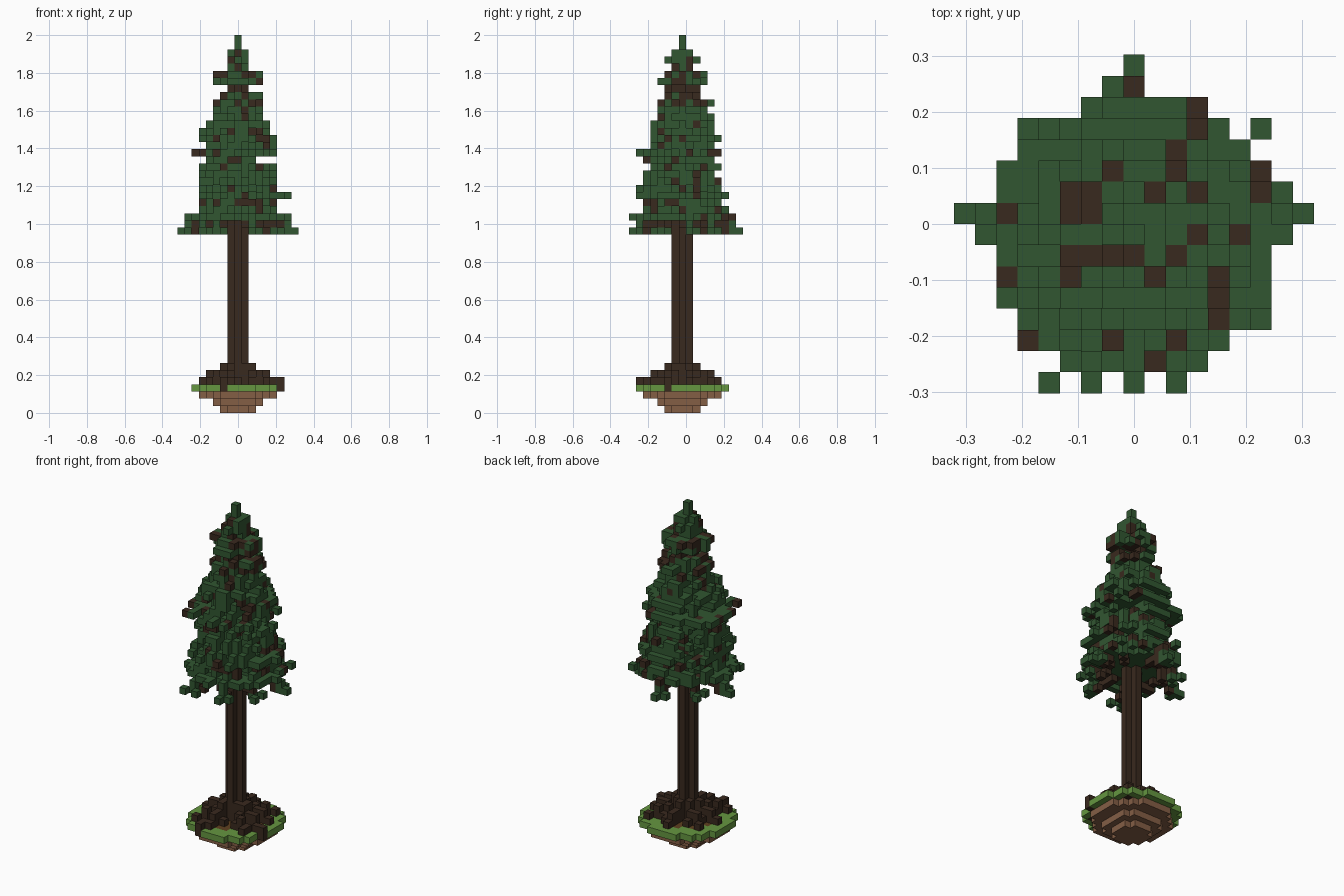
import bpy, bmesh, math, random

random.seed(11)
if "Cube" in bpy.data.objects:
    bpy.data.objects.remove(bpy.data.objects["Cube"], do_unlink=True)

V = 2 / 53                    # block size: the tree is 53 blocks tall
TRUNK_Y = -V / 2              # trunk axis
SIDES = [(1, 0), (-1, 0), (0, 1), (0, -1)]
AXES = [(x, y, 0) for x, y in SIDES] + [(0, 0, 1), (0, 0, -1)]


def srgb(*rgb):
    return tuple(((c / 255 + 0.055) / 1.055) ** 2.4 for c in rgb) + (1,)


def material(name, color):
    m = bpy.data.materials.new(name)
    m.use_nodes = True
    m.diffuse_color = color
    bsdf = m.node_tree.nodes["Principled BSDF"]
    bsdf.inputs["Base Color"].default_value = color
    bsdf.inputs["Roughness"].default_value = 0.9
    return m


MATS = {
    "needle": material("needle green", srgb(49, 86, 49)),
    "bark": material("dark bark", srgb(57, 41, 30)),
    "grass": material("grass green", srgb(101, 150, 64)),
    "soil": material("soil brown", srgb(132, 94, 69)),
    "mulch": material("mulch brown", srgb(95, 64, 32)),
}

blocks = {}                   # (x, y, z) -> (part, colour)


def put(x, y, z, part, color, replace=False):
    if replace or (x, y, z) not in blocks:
        blocks[x, y, z] = (part, color)


def disc(z, r, part, color):
    n = int(r) + 1
    for x in range(-n, n + 1):
        for y in range(-n, n + 1):
            if math.hypot(x, y) <= r:
                put(x, y, z, part, color(math.hypot(x, y)))


def line(x0, y0, x1, y1):
    n = max(abs(x1 - x0), abs(y1 - y0))
    for i in range(n + 1):
        yield round(x0 + (x1 - x0) * i / n), round(y0 + (y1 - y0) * i / n)


# Trunk: plus-shaped column, single block near the top
for z in range(3, 50):
    put(0, 0, z, "trunk", "bark")
    if z < 46:
        for dx, dy in SIDES:
            put(dx, dy, z, "trunk", "bark")

# Roots: arms stepping down away from the trunk
STEP = {0: 6, 1: 6, 2: 6, 3: 5, 4: 5, 5: 4, 6: 4}
for end in ((6, -2), (-5, 0), (0, 5), (-2, -6), (4, 4), (-4, 3), (-4, -4), (4, -4), (5, 1)):
    for x, y in line(0, 0, *end):
        reach = min(6, round(math.hypot(x, y)))
        side = random.choice(SIDES)
        for z in range(3, STEP[reach] + 1):
            put(x, y, z, "roots", "bark")
            if reach in (3, 4) and z < STEP[reach]:
                put(x + side[0], y + side[1], z, "roots", "bark")

# Ground mound: stepped soil bowl with a grass rim
for z, r in enumerate((2.3, 3.7, 5.4)):
    disc(z, r, "soil_mound", lambda d: "soil")
disc(3, 6.45, "grass_patch", lambda d: "grass" if d > 4.4 else "mulch")

# Lowest branches: bark sticks ending in needle tufts, most of them drooping
TIPS = [(-8, 1, 25), (8, 1, 25), (0, 8, 25), (2, -7, 25), (-4, -7, 25),
        (6, -4, 25), (-5, 5, 25), (6, 5, 27), (-6, -3, 27)]
for tx, ty, tz in TIPS:
    for x, y in line(0, 0, tx, ty):
        if 3 < math.hypot(x, y) < 6.2:
            put(x, y, 26, "branches", "bark")
    ux, uy = (round(c / max(abs(tx), abs(ty))) for c in (tx, ty))
    for x, y in ((tx, ty), (tx - ux, ty - uy), (tx - ux - uy, ty - uy + ux)):
        put(x, y, tz, "foliage", "needle")
    put(tx - 2 * ux, ty - 2 * uy, tz, "branches", "bark")
    put(tx - ux, ty - uy, 26, "foliage", "needle")

# Foliage layers: reach to left, right, front and back, from the bottom up
LAYERS = [
    (7, 7, 7, 7), (5, 5, 5, 6), (5, 5, 5, 5), (5, 7, 6, 6), (5, 5, 6, 5),
    (5, 5, 5, 5), (5, 5, 5, 4), (5, 5, 4, 5), (4, 2, 5, 4), (6, 5, 6, 5),
    (4, 5, 4, 4), (5, 5, 4, 5), (5, 4, 4, 4), (4, 4, 4, 4), (3, 3, 3, 4),
    (3, 3, 3, 3), (3, 3, 3, 4), (2, 3, 2, 2), (1, 1, 2, 2), (3, 3, 3, 3),
    (3, 3, 2, 3), (1, 1, 1, 1), (1, 1, 2, 2), (1, 1, 1, 1),
]
TWIGGY = {29: 0.5, 34: 0.25, 43: 0.3, 44: 0.4, 45: 0.8, 46: 0.4, 47: 0.45, 48: 0.5, 49: 0.25}
TIERS = {27: 1.25, 28: 1.25, 30: 1.3, 36: 1.35}     # layers that spread at the corners
for z, (left, right, front, back) in enumerate(LAYERS, 27):
    for x in range(-left, right + 1):
        for y in range(-front, back + 1):
            # long reaches are single twigs, so the full part stops short
            rx = min(right if x > 0 else left, 5.8) + 0.4
            ry = min(back if y > 0 else front, 5.6) + 0.4
            d = (x / rx) ** 2 + (y / ry) ** 2
            rim = d < TIERS.get(z, 1.03) and random.random() < 0.6
            if d < 0.5 or x == 0 or y == 0 or rim:
                twig = random.random() < TWIGGY.get(z, 0.13)
                put(x, y, z, "foliage", "bark" if twig else "needle", True)
for z in (51, 52):
    put(0, 0, z, "foliage", "needle")


# Turn each part into a mesh of its exposed block faces
def build(part):
    bm = bmesh.new()
    verts, slots = {}, []

    def vert(p):
        if p not in verts:
            x, y, z = p
            verts[p] = bm.verts.new((x * V / 2, y * V / 2 + TRUNK_Y, z * V / 2))
        return verts[p]

    for (x, y, z), (owner, color) in blocks.items():
        if owner != part:
            continue
        if color not in slots:
            slots.append(color)
        for n in AXES:
            if (x + n[0], y + n[1], z + n[2]) in blocks:
                continue
            axis = next(i for i in range(3) if n[i])
            corners = []
            for a, b in ((-1, -1), (1, -1), (1, 1), (-1, 1)):
                c = [2 * x, 2 * y, 2 * z + 1]
                c[axis] += n[axis]
                c[(axis + 1) % 3] += a
                c[(axis + 2) % 3] += b
                corners.append(vert(tuple(c)))
            if n[axis] < 0:
                corners.reverse()
            bm.faces.new(corners).material_index = slots.index(color)
    mesh = bpy.data.meshes.new(part)
    bm.to_mesh(mesh)
    bm.free()
    for color in slots:
        mesh.materials.append(MATS[color])
    bpy.context.collection.objects.link(bpy.data.objects.new(part, mesh))


for part in ("soil_mound", "grass_patch", "roots", "trunk", "branches", "foliage"):
    build(part)
